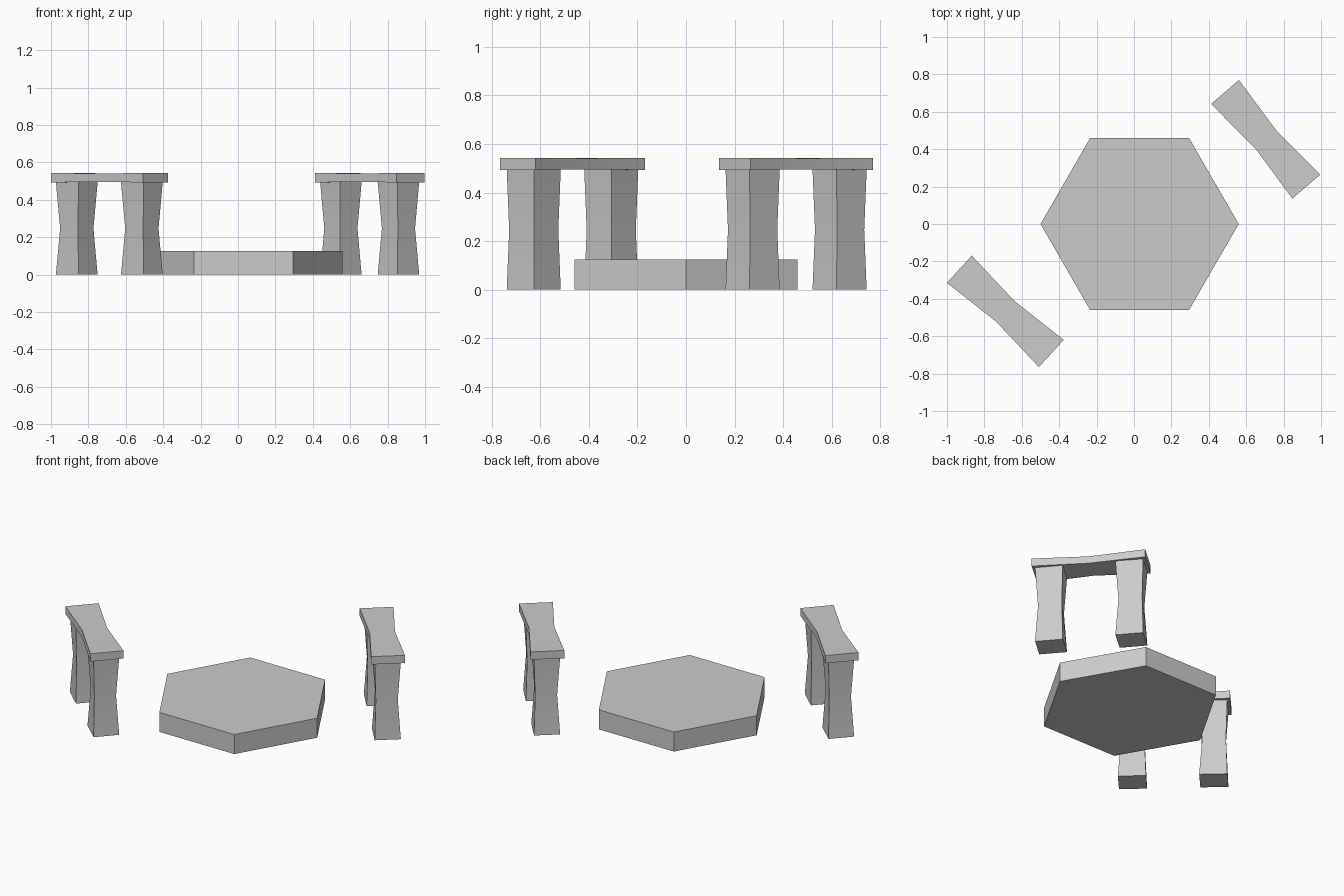
import bpy, bmesh
from math import radians, cos, sin
from mathutils import Matrix, Vector

cube = bpy.data.objects.get("Cube")
if cube:
    bpy.data.objects.remove(cube, do_unlink=True)

stone = bpy.data.materials.new("grey stone")
stone.use_nodes = True
stone.diffuse_color = (0.6, 0.6, 0.6, 1)
stone.node_tree.nodes["Principled BSDF"].inputs["Base Color"].default_value = (0.6, 0.6, 0.6, 1)


def finish(name, bm):
    mesh = bpy.data.meshes.new(name)
    bmesh.ops.recalc_face_normals(bm, faces=bm.faces)
    bm.to_mesh(mesh)
    bm.free()
    mesh.materials.append(stone)
    ob = bpy.data.objects.new(name, mesh)
    bpy.context.collection.objects.link(ob)
    bpy.ops.object.select_all(action='DESELECT')
    ob.select_set(True)
    bpy.context.view_layer.objects.active = ob
    bpy.ops.object.shade_smooth_by_angle(angle=radians(30))


def waisted_box(name, size, center, angle, axis, waist, turned_first):
    """Box with one middle ring across an axis, the ring scaled to a waist."""
    bm = bmesh.new()
    bmesh.ops.create_cube(bm, size=1, matrix=Matrix.Diagonal((*size, 1)))
    normal = Vector((0, 0, 0))
    normal[axis] = 1
    cut = bmesh.ops.bisect_plane(bm, geom=bm.verts[:] + bm.edges[:] + bm.faces[:],
                                 plane_co=(0, 0, 0), plane_no=normal)
    ring = [v for v in cut["geom_cut"] if isinstance(v, bmesh.types.BMVert)]
    turn = Matrix.Rotation(angle, 4, 'Z')
    if turned_first:
        bm.transform(turn)
    bmesh.ops.scale(bm, vec=waist, verts=ring)
    if not turned_first:
        bm.transform(turn)
    bm.transform(Matrix.Translation(center))
    finish(name, bm)


# Hexagonal platform
bm = bmesh.new()
bmesh.ops.create_cone(bm, cap_ends=True, segments=6, radius1=0.53, radius2=0.53, depth=0.125,
                      matrix=Matrix.Translation((0.03, 0, 0.0625)) @ Matrix.Rotation(radians(30), 4, 'Z'))
# keep a corner pointing along x
if max(v.co.x for v in bm.verts) < 0.53:
    bmesh.ops.rotate(bm, cent=(0.03, 0, 0), matrix=Matrix.Rotation(radians(30), 3, 'Z'), verts=bm.verts)
finish("platform", bm)

# Two stone arches: a lintel on two waisted pillars
for side, x, y, degrees in (("left", 0.704, 0.453, -49.3), ("right", -0.688, -0.467, -42.5)):
    angle = radians(degrees)
    waisted_box(side + "_lintel", (0.667, 0.197, 0.05), (x, y, 0.518), angle, 0, (1, 0.75, 0.9), False)
    for end, reach in (("front", 0.236), ("back", -0.236)):
        waisted_box(f"{side}_{end}_pillar", (0.163, 0.152, 0.494),
                    (x + reach * cos(angle), y + reach * sin(angle), 0.247),
                    angle, 2, (0.8, 0.91, 1), True)
